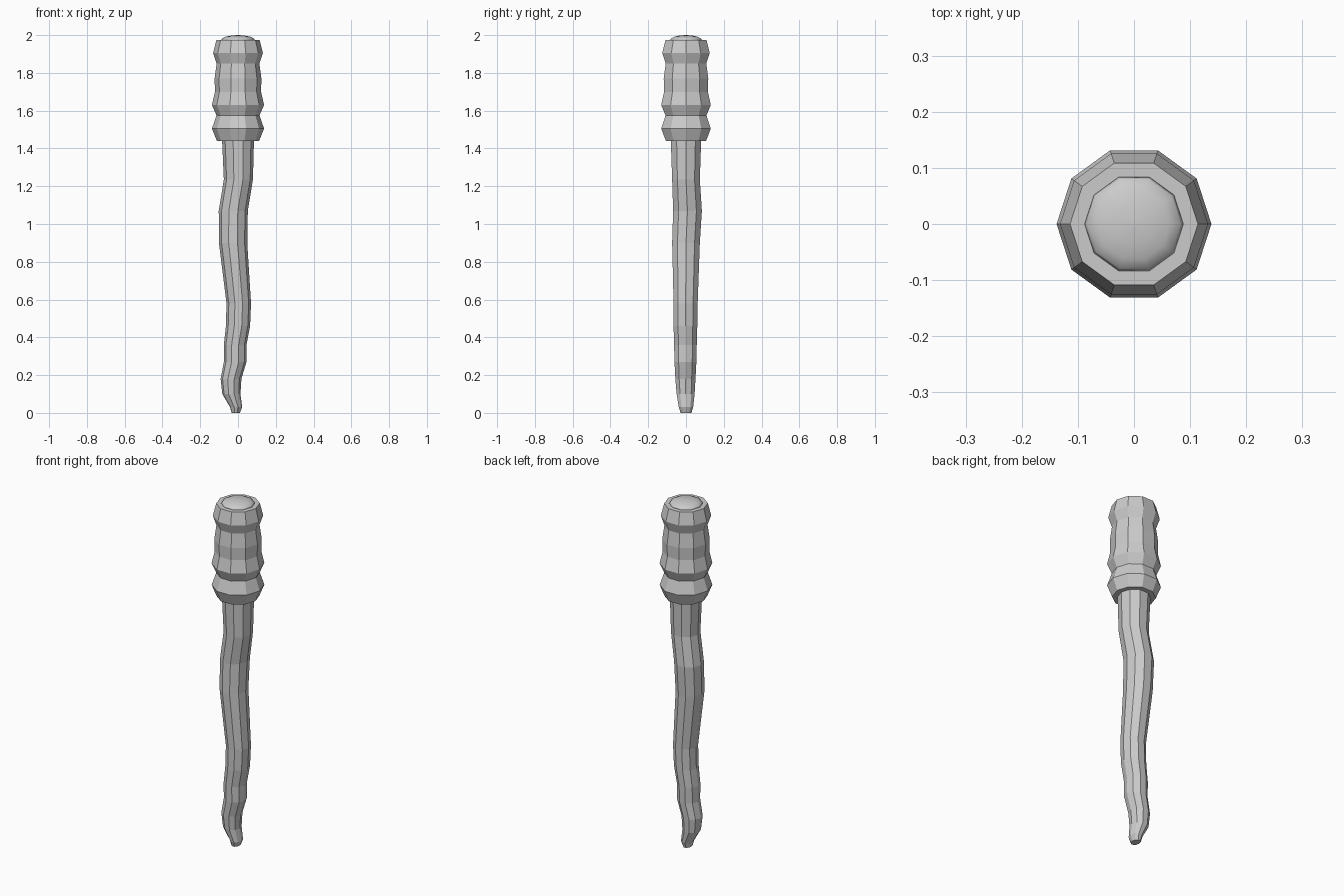
import bpy, bmesh, math

if "Cube" in bpy.data.objects:
    bpy.data.objects.remove(bpy.data.objects["Cube"])

SIDES = 10


def lofted(name, rings, sides=SIDES, cap_top=True):
    """Skin a stack of rings (z, centre x, centre y, radius x, radius y)."""
    bm = bmesh.new()
    loops = []
    for z, cx, cy, rx, ry in rings:
        loops.append([bm.verts.new((cx + rx * math.cos(2 * math.pi * i / sides),
                                    cy + ry * math.sin(2 * math.pi * i / sides), z))
                      for i in range(sides)])
    for lo, hi in zip(loops, loops[1:]):
        for i in range(sides):
            j = (i + 1) % sides
            bm.faces.new((lo[i], lo[j], hi[j], hi[i]))
    bm.faces.new(loops[0][::-1])
    if cap_top:
        bm.faces.new(loops[-1])
    mesh = bpy.data.meshes.new(name)
    bm.to_mesh(mesh)
    bm.free()
    obj = bpy.data.objects.new(name, mesh)
    bpy.context.collection.objects.link(obj)
    return obj


# Crooked tapering shaft
lofted("shaft", [
    (0.00, -0.012, 0.00, 0.022, 0.030),
    (0.03, -0.010, 0.00, 0.032, 0.040),
    (0.10, -0.035, -0.002, 0.048, 0.050),
    (0.18, -0.037, -0.003, 0.055, 0.056),
    (0.27, -0.015, -0.003, 0.060, 0.061),
    (0.36, -0.015, -0.003, 0.060, 0.063),
    (0.46, 0.000, -0.003, 0.064, 0.066),
    (0.58, 0.004, -0.002, 0.065, 0.067),
    (0.90, -0.026, 0.000, 0.075, 0.077),
    (1.07, -0.025, 0.008, 0.077, 0.080),
    (1.235, 0.002, 0.000, 0.077, 0.077),
    (1.46, 0.000, 0.000, 0.085, 0.085),
])

# Ridged grip
profile = [(1.44, 0.112), (1.505, 0.138), (1.575, 0.114), (1.63, 0.138),
           (1.70, 0.122), (1.77, 0.124), (1.85, 0.113), (1.905, 0.132),
           (1.975, 0.114)]
lofted("grip", [(z, 0, 0, r, r) for z, r in profile])

# Shallow smooth pommel cap
dome = []
for k in range(5):
    a = math.radians(88 * k / 4)
    r = 0.09 * math.cos(a)
    dome.append((1.972 + 0.028 * math.sin(a), 0, 0, r, r))
cap = lofted("pommel_cap", dome)
for p in cap.data.polygons:
    p.use_smooth = True
